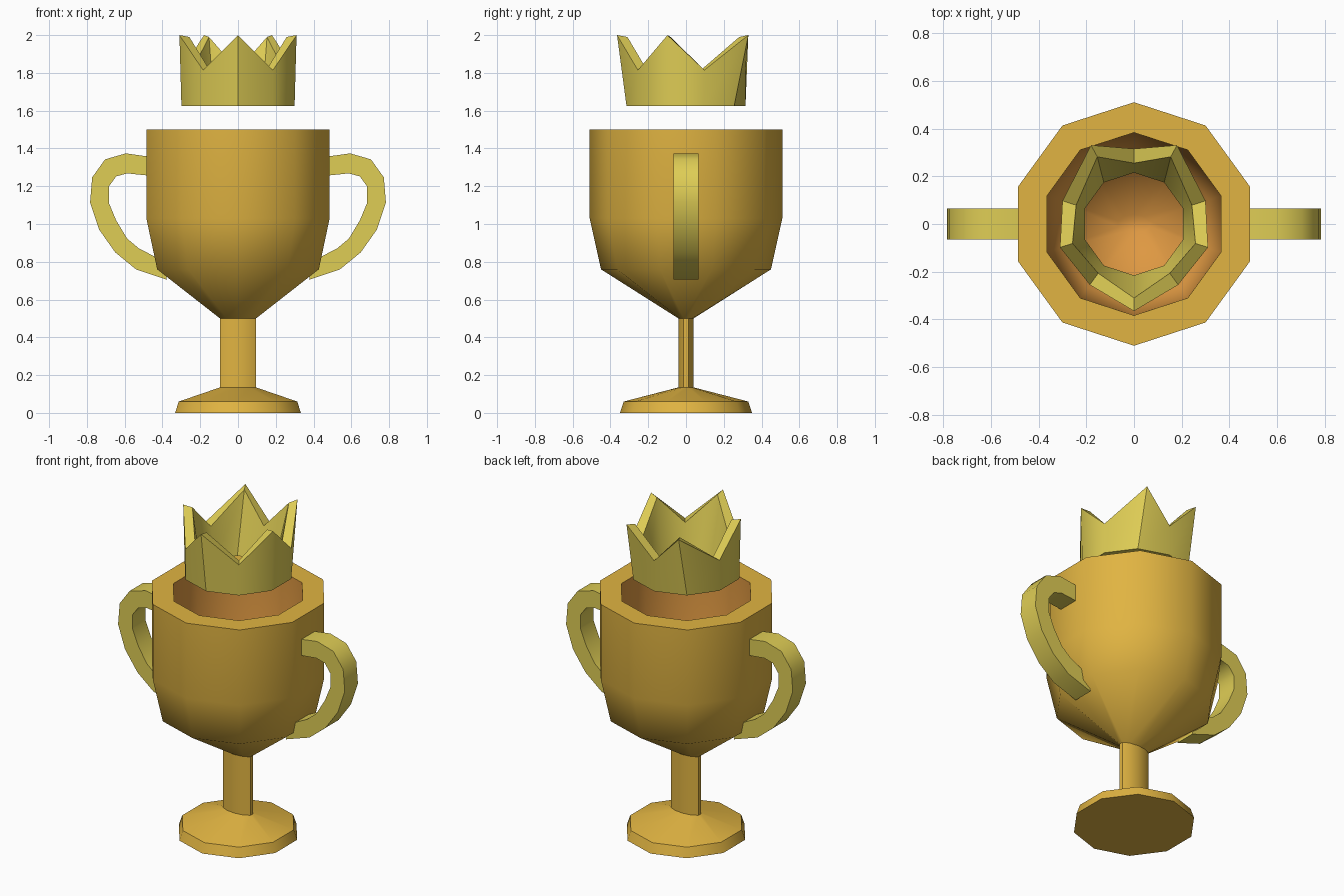
import bpy, bmesh, math

if "Cube" in bpy.data.objects:
    bpy.data.objects.remove(bpy.data.objects["Cube"])

SIDES = 10


def material(name, rgb):
    m = bpy.data.materials.new(name)
    m.diffuse_color = (*rgb, 1.0)
    m.use_nodes = True
    m.node_tree.nodes["Principled BSDF"].inputs["Base Color"].default_value = m.diffuse_color
    return m


GOLD = material("gold", (0.75, 0.456, 0.054))
YELLOW = material("yellow gold", (0.737, 0.611, 0.091))
ORANGE = material("orange inside", (0.73, 0.314, 0.054))


def finish(name, bm, mats, angle=45):
    bmesh.ops.recalc_face_normals(bm, faces=bm.faces)
    mesh = bpy.data.meshes.new(name)
    bm.to_mesh(mesh)
    bm.free()
    for m in mats:
        mesh.materials.append(m)
    ob = bpy.data.objects.new(name, mesh)
    bpy.context.collection.objects.link(ob)
    bpy.ops.object.select_all(action='DESELECT')
    ob.select_set(True)
    bpy.context.view_layer.objects.active = ob
    bpy.ops.object.shade_smooth_by_angle(angle=math.radians(angle))
    return ob


def ring(bm, rx, ry, z):
    a = [math.radians(-90 + 360 * i / SIDES) for i in range(SIDES)]
    return [bm.verts.new((rx * math.cos(t), ry * math.sin(t), z)) for t in a]


def bridge(bm, a, b, mat=0):
    n = len(a)
    for i in range(n):
        j = (i + 1) % n
        bm.faces.new((a[i], a[j], b[j], b[i])).material_index = mat


# goblet: foot, flattened stem, bowl and orange lining as one ten-sided loft
PROFILE = [(0.35, 0.35, 0), (0.33, 0.33, 0.06), (0.1, 0.04, 0.135),
           (0.1, 0.04, 0.5), (0.45, 0.45, 0.76), (0.51, 0.51, 1.03),
           (0.51, 0.51, 1.5), (0.383, 0.383, 1.5), (0.375, 0.375, 1.06),
           (0.33, 0.33, 0.84), (0.07, 0.04, 0.63)]
bm = bmesh.new()
rings = [ring(bm, *p) for p in PROFILE]
for k in range(len(rings) - 1):
    bridge(bm, rings[k], rings[k + 1], 1 if k >= 7 else 0)
bm.faces.new(rings[0])
bm.faces.new(rings[-1]).material_index = 1
finish("goblet", bm, [GOLD, ORANGE])

# handles: outer and inner outline in the xz plane, given a width in y
OUTER = [(0.46, 1.355), (0.593, 1.374), (0.704, 1.342), (0.772, 1.247),
         (0.783, 1.114), (0.735, 0.97), (0.65, 0.85), (0.54, 0.76), (0.376, 0.705)]
INNER = [(0.46, 1.255), (0.587, 1.268), (0.645, 1.252), (0.683, 1.2),
         (0.683, 1.11), (0.645, 1.019), (0.587, 0.923), (0.524, 0.87), (0.40, 0.807)]
for name, s in (("left_handle", -1), ("right_handle", 1)):
    bm = bmesh.new()
    loops = [[bm.verts.new((s * x, y, z)) for (x, z), y in
              ((o, -0.065), (o, 0.065), (i, 0.065), (i, -0.065))]
             for o, i in zip(OUTER, INNER)]
    for a, b in zip(loops, loops[1:]):
        bridge(bm, a, b)
    bm.faces.new(loops[0])
    bm.faces.new(loops[-1])
    finish(name, bm, [YELLOW])

# crown: thick ten-sided band whose every second top corner is a spike
bm = bmesh.new()
out_low = ring(bm, 0.315, 0.315, 1.625)
in_low = ring(bm, 0.215, 0.215, 1.625)
out_top = ring(bm, 0.315, 0.315, 1.815)
in_top = ring(bm, 0.255, 0.255, 1.815)
TIPS = {0: (0, -0.365), 2: (0.31, -0.098), 4: (0.18, 0.33),
        6: (-0.18, 0.33), 8: (-0.31, -0.098)}
for i, (x, y) in TIPS.items():
    f = 1 - 0.055 / math.hypot(x, y)
    out_top[i].co = (x, y, 2.0)
    in_top[i].co = (x * f, y * f, 1.99)
for a, b in ((out_low, out_top), (out_top, in_top), (in_top, in_low), (in_low, out_low)):
    bridge(bm, a, b)
finish("crown", bm, [YELLOW], 40)
